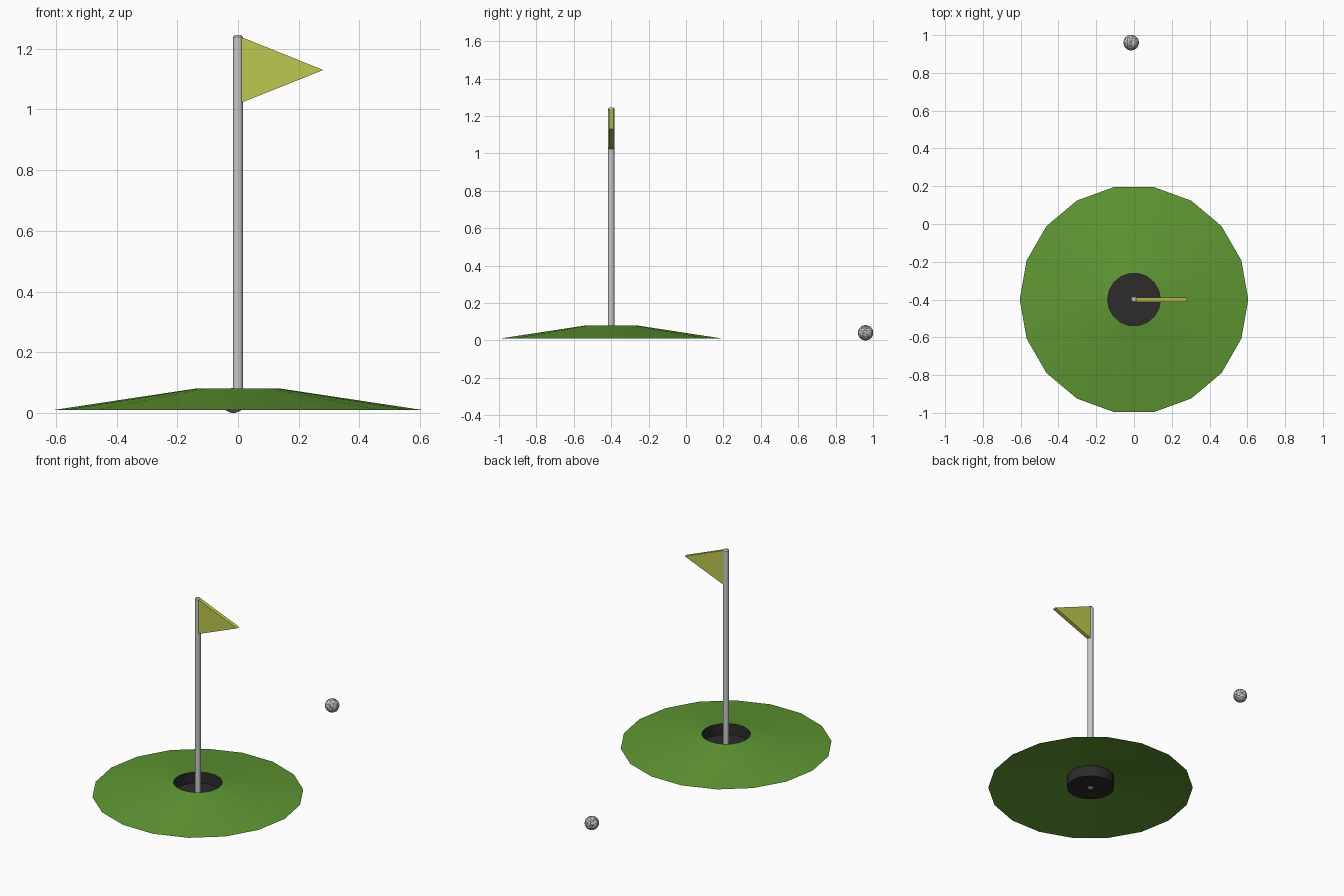
import bpy, bmesh
from math import sin, cos, tau, radians

if "Cube" in bpy.data.objects:
    bpy.data.objects.remove(bpy.data.objects["Cube"])

CY = -0.40  # y of the hole


def material(name, rgb):
    m = bpy.data.materials.new(name)
    m.diffuse_color = (*rgb, 1)
    m.use_nodes = True
    m.node_tree.nodes["Principled BSDF"].inputs["Base Color"].default_value = m.diffuse_color
    return m


def add_object(name, bm, mat=None, smooth=True):
    mesh = bpy.data.meshes.new(name)
    bm.to_mesh(mesh)
    bm.free()
    ob = bpy.data.objects.new(name, mesh)
    bpy.context.collection.objects.link(ob)
    if mat:
        mesh.materials.append(mat)
    if smooth:
        bpy.ops.object.select_all(action='DESELECT')
        ob.select_set(True)
        bpy.context.view_layer.objects.active = ob
        bpy.ops.object.shade_smooth_by_angle(angle=radians(35))
    return ob


def revolve(name, profile, sides, mat=None, cap_start=False, cap_end=False):
    """Sweep (radius, z) points round the hole axis."""
    bm = bmesh.new()
    rings = [[bm.verts.new((r * cos(tau * i / sides), CY + r * sin(tau * i / sides), z))
              for i in range(sides)] for r, z in profile]
    for a, b in zip(rings, rings[1:]):
        for i in range(sides):
            j = (i + 1) % sides
            bm.faces.new((a[i], a[j], b[j], b[i]))
    if cap_start:
        bm.faces.new(rings[0][::-1])
    if cap_end:
        bm.faces.new(rings[-1])
    return add_object(name, bm, mat)


green = material("grass", (0.115, 0.31, 0.033))
dark = material("cup_dark", (0.026, 0.024, 0.025))
yellow = material("flag_yellow", (0.51, 0.58, 0.08))

# Sloping putting green (open sheet) and the cup sunk into it
revolve("putting_green", [(0.605, 0.01), (0.14, 0.08)], 18, green)
revolve("cup", [(0.14, 0.08), (0.14, 0.01)], 18, dark, cap_end=True)

# Flag pole with a chamfered top
revolve("flag_pole", [(0.017, 0.009), (0.017, 1.238), (0.011, 1.245)], 12,
        cap_start=True, cap_end=True)

# Triangular pennant
bm = bmesh.new()
face = bm.faces.new([bm.verts.new((x, CY - 0.012, z))
                     for x, z in ((0.01, 1.022), (0.281, 1.13), (0.01, 1.239))])
ext = bmesh.ops.extrude_face_region(bm, geom=[face], use_keep_orig=True)
bmesh.ops.translate(bm, vec=(0, 0.024, 0),
                    verts=[v for v in ext["geom"] if isinstance(v, bmesh.types.BMVert)])
bmesh.ops.recalc_face_normals(bm, faces=bm.faces)
add_object("flag", bm, yellow, smooth=False)

# Dimpled ball: cut the sphere's corners into small facets, then sink each one
R = 0.041
bm = bmesh.new()
bmesh.ops.create_icosphere(bm, subdivisions=3, radius=R)
cut = bmesh.ops.bevel(bm, geom=bm.verts[:], offset=40, offset_type='PERCENT',
                      segments=1, profile=0.5, affect='VERTICES')
for v in bm.verts:
    v.co = v.co.normalized() * R
dimples = [f for f in bm.faces if len(f.verts) in (5, 6) and f in set(cut["faces"])]
bmesh.ops.inset_individual(bm, faces=dimples, thickness=0.0008, depth=-0.0008)
ball = add_object("ball", bm, smooth=False)
ball.location = (-0.015, 0.96, R)
